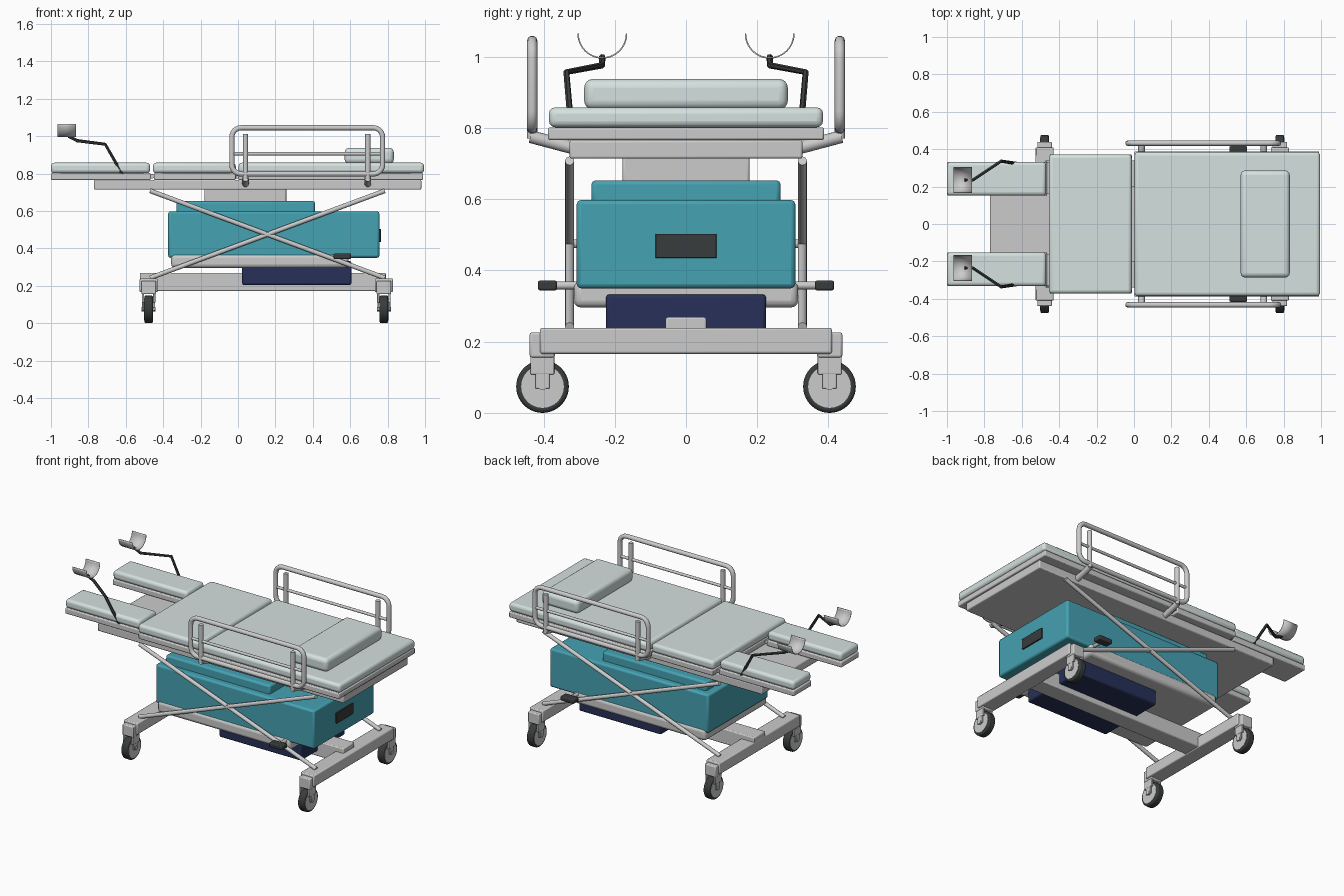
import bpy, math
from math import sin, cos, pi
from mathutils import Vector

if "Cube" in bpy.data.objects:
    bpy.data.objects.remove(bpy.data.objects["Cube"])


def material(name, r, g, b):
    m = bpy.data.materials.new(name)
    m.diffuse_color = (r, g, b, 1)
    m.use_nodes = True
    m.node_tree.nodes["Principled BSDF"].inputs["Base Color"].default_value = m.diffuse_color
    return m


PAD = material("pad_vinyl", 0.66, 0.75, 0.74)
TEAL = material("teal_cover", 0.06, 0.36, 0.45)
NAVY = material("navy_cover", 0.02, 0.03, 0.10)
DARK = material("dark_rubber", 0.04, 0.045, 0.045)
LIGHT = None


def finish(ob, name, mat):
    ob.name = name
    if mat:
        ob.data.materials.append(mat)
    bpy.ops.object.select_all(action='DESELECT')
    ob.select_set(True)
    bpy.context.view_layer.objects.active = ob
    bpy.ops.object.shade_smooth_by_angle(angle=math.radians(40))
    return ob


def box(name, x, y, z, mat=LIGHT, bevel=0.006, seg=2):
    """Bevelled box from (min, max) ranges."""
    bpy.ops.mesh.primitive_cube_add(size=1)
    ob = bpy.context.object
    for v in ob.data.vertices:
        v.co = [(a + b) / 2 + c * (b - a) for (a, b), c in zip((x, y, z), v.co)]
    if bevel:
        m = ob.modifiers.new("bevel", 'BEVEL')
        m.width, m.segments = bevel, seg
    return finish(ob, name, mat)


def rod(name, a, b, r, mat=LIGHT, sides=16):
    """Straight cylinder between two points."""
    a, b = Vector(a), Vector(b)
    bpy.ops.mesh.primitive_cylinder_add(vertices=sides, radius=r, depth=(b - a).length,
                                        location=(a + b) / 2)
    ob = bpy.context.object
    ob.rotation_euler = (b - a).to_track_quat('Z', 'Y').to_euler()
    return finish(ob, name, mat)


def tube(name, pts, r, mat=LIGHT, closed=False, res=3):
    """Swept round tube through points."""
    cu = bpy.data.curves.new(name, 'CURVE')
    cu.dimensions, cu.bevel_depth, cu.bevel_resolution = '3D', r, res
    cu.use_fill_caps = True
    sp = cu.splines.new('POLY')
    sp.points.add(len(pts) - 1)
    for p, c in zip(sp.points, pts):
        p.co = (*c, 1)
    sp.use_cyclic_u = closed
    ob = bpy.data.objects.new(name, cu)
    bpy.context.collection.objects.link(ob)
    bpy.ops.object.select_all(action='DESELECT')
    ob.select_set(True)
    bpy.context.view_layer.objects.active = ob
    bpy.ops.object.convert(target='MESH')
    return finish(bpy.context.object, name, mat)


def span(s, a, b):
    """Mirror a y range to side s."""
    return tuple(sorted((s * a, s * b)))


# Padding, boards and upper frame
box("back_pad", (0.003, 0.995), (-0.385, 0.385), (0.802, 0.858), PAD, 0.018, 3)
box("seat_pad", (-0.455, -0.012), (-0.372, 0.372), (0.802, 0.858), PAD, 0.018, 3)
box("pillow", (0.57, 0.833), (-0.286, 0.286), (0.852, 0.938), PAD, 0.025, 4)
box("back_board", (0.003, 0.99), (-0.388, 0.388), (0.766, 0.802))
box("seat_board", (-0.45, -0.012), (-0.372, 0.372), (0.766, 0.802))
box("upper_frame", (-0.77, 0.98), (-0.327, 0.327), (0.714, 0.766))
box("lift_column", (-0.178, 0.258), (-0.178, 0.178), (0.62, 0.72))

# Body covers
box("body_cover_top", (-0.33, 0.412), (-0.266, 0.266), (0.58, 0.653), TEAL, 0.012)
box("body_cover", (-0.373, 0.756), (-0.307, 0.307), (0.35, 0.598), TEAL, 0.012)
box("end_panel", (0.75, 0.764), (-0.086, 0.086), (0.435, 0.503), DARK, 0.002)
box("lower_tray", (-0.357, 0.59), (-0.315, 0.315), (0.296, 0.37), LIGHT, 0.02, 3)
box("battery_box", (0.022, 0.606), (-0.225, 0.225), (0.204, 0.333), NAVY, 0.01)

# Base
box("base_beam", (-0.525, 0.79), (-0.057, 0.057), (0.172, 0.269))
for end, xc in (("foot", -0.478), ("head", 0.78)):
    box(end + "_crossbar", (xc - 0.048, xc + 0.048), (-0.41, 0.41), (0.166, 0.239))
    for s, side in ((-1, "front"), (1, "rear")):
        n = f"{end}_{side}_caster"
        y = s * 0.403
        box(n + "_housing", (xc - 0.039, xc + 0.039), span(s, 0.368, 0.439), (0.155, 0.226))
        for k in (-1, 1):
            fx = xc + k * 0.03
            box(n + "_fork", (fx - 0.005, fx + 0.005), span(s, 0.383, 0.423),
                (0.068, 0.165), LIGHT, 0.003)
            box(n + "_guard", (fx - 0.006, fx + 0.006), span(s, 0.37, 0.437),
                (0.108, 0.165), LIGHT, 0.003)
        # Tyre with rounded edges, hub slightly proud of it
        tyre = rod(n + "_tyre", (xc - 0.023, y, 0.074), (xc + 0.023, y, 0.074), 0.074, DARK, 40)
        m = tyre.modifiers.new("bevel", 'BEVEL')
        m.width, m.segments, m.limit_method = 0.009, 3, 'ANGLE'
        rod(n + "_hub", (xc - 0.0245, y, 0.074), (xc + 0.0245, y, 0.074), 0.06, LIGHT, 32)
        rod(n + "_axle", (xc - 0.037, y, 0.076), (xc + 0.037, y, 0.076), 0.012)

for s, side in ((-1, "front"), (1, "rear")):
    # Scissor arms
    y = s * 0.327
    rod(side + "_scissor_a", (-0.47, y, 0.708), (0.785, y, 0.242), 0.0125)
    rod(side + "_scissor_b", (0.785, y, 0.708), (-0.47, y, 0.242), 0.0125)
    rod(side + "_scissor_pivot", (0.157, s * 0.30, 0.475), (0.157, s * 0.338, 0.475), 0.012)

    # Foot pedal
    rod(side + "_pedal_stem", (0.557, s * 0.29, 0.358), (0.557, s * 0.37, 0.358), 0.011)
    box(side + "_pedal", (0.51, 0.605), span(s, 0.362, 0.416), (0.344, 0.372), DARK, 0.006)

    # Side rail
    y = s * 0.432
    x0, x1, z0, z1, r = -0.033, 0.773, 0.798, 1.045, 0.05
    corners = ((x1 - r, z1 - r, 0), (x0 + r, z1 - r, 1), (x0 + r, z0 + r, 2), (x1 - r, z0 + r, 3))
    loop = [(cx + r * cos(q * pi / 2 + i * pi / 12), y, cz + r * sin(q * pi / 2 + i * pi / 12))
            for cx, cz, q in corners for i in range(7)]
    tube(side + "_rail_loop", loop, 0.0145, LIGHT, True)
    rod(side + "_rail_middle_bar", (x0, y, 0.906), (x1, y, 0.906), 0.009)
    for px in (0.04, 0.694):
        rod(side + "_rail_post", (px, y, 0.77), (px, y, 1.012), 0.0145)
        rod(side + "_rail_bracket", (px, s * 0.437, 0.776), (px, s * 0.32, 0.745), 0.018)

    # Leg rest
    box(side + "_leg_pad", (-1.0, -0.47), span(s, 0.152, 0.332), (0.802, 0.858), PAD, 0.018, 3)
    box(side + "_leg_board", (-1.0, -0.466), span(s, 0.152, 0.332), (0.766, 0.802))
    rod(side + "_leg_hinge", (-0.459, s * 0.16, 0.786), (-0.459, s * 0.33, 0.786), 0.012)
    rod(side + "_back_hinge", (-0.005, s * 0.2, 0.786), (-0.005, s * 0.34, 0.786), 0.012)

    # Stirrup arm and half-round cup
    tube(side + "_stirrup_arm", [(-0.617, s * 0.322, 0.795), (-0.71, s * 0.336, 0.957),
                                 (-0.86, s * 0.236, 0.976), (-0.907, s * 0.235, 1.0)],
         0.009, DARK, False, 1)
    rows = 20
    verts = [(x, s * 0.235 - 0.068 * cos(pi * i / rows), 1.065 - 0.068 * sin(pi * i / rows))
             for i in range(rows + 1) for x in (-0.966, -0.865)]
    faces = [(2 * i, 2 * i + 1, 2 * i + 3, 2 * i + 2) for i in range(rows)]
    me = bpy.data.meshes.new("cup")
    me.from_pydata(verts, [], faces)
    cup = bpy.data.objects.new("cup", me)
    bpy.context.collection.objects.link(cup)
    m = cup.modifiers.new("shell", 'SOLIDIFY')
    m.thickness, m.offset = 0.004, 0
    finish(cup, side + "_stirrup_cup", LIGHT)
